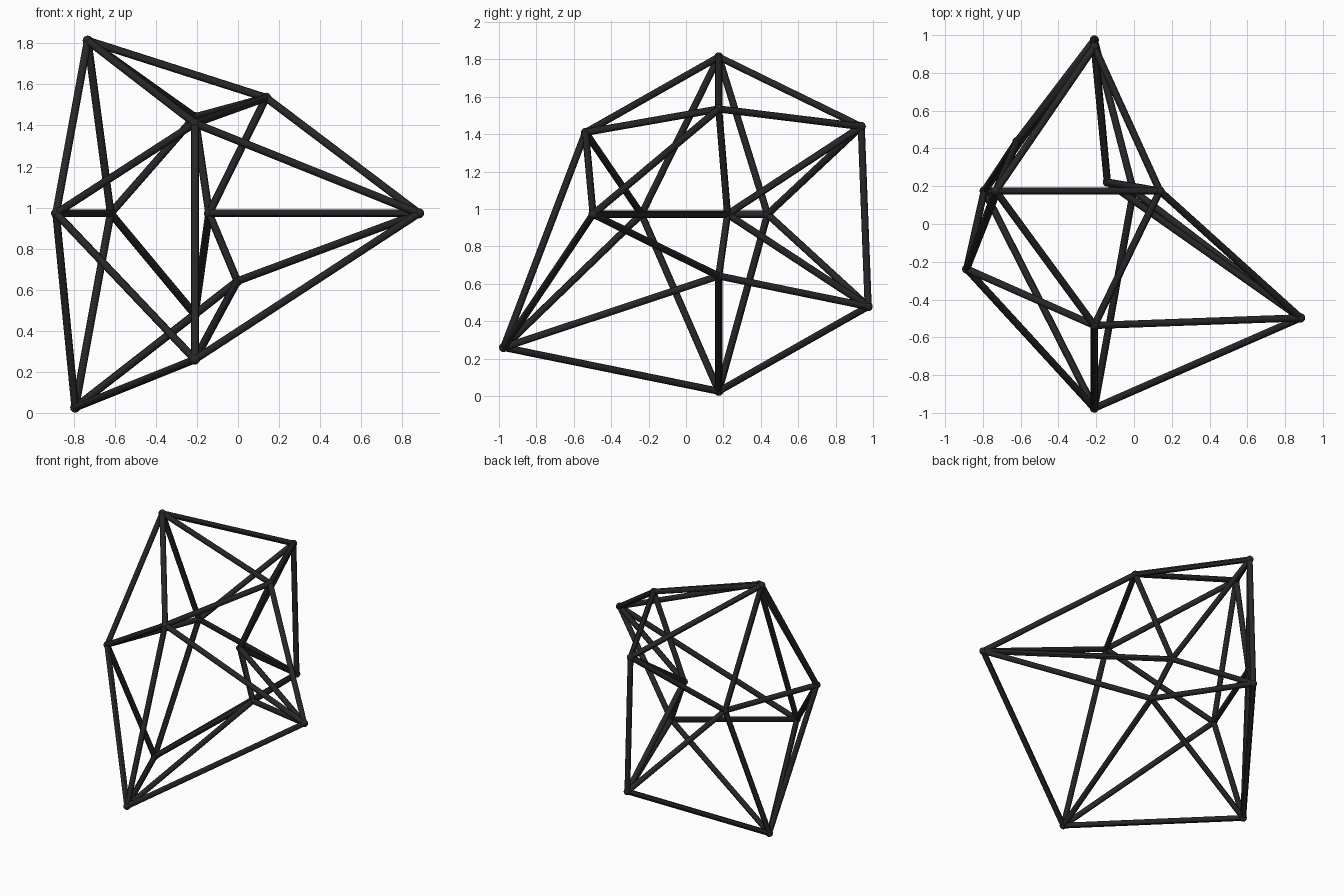
import bpy
from mathutils import Vector

if "Cube" in bpy.data.objects:
    bpy.data.objects.remove(bpy.data.objects["Cube"])

STRUT_R = 0.019
NODE_R = 0.0245

# Joints of a stretched icosahedron: each group lies in one plane of the frame
CX, CY, CZ = -0.21, 0.175, 0.972
tops = [(-0.732, CY, 1.813), (0.137, CY, 1.535)]
bottoms = [(-0.793, CY, 0.026), (-0.003, CY, 0.642)]
fronts = [(CX, -0.537, 1.41), (CX, -0.975, 0.26)]     # upper, lower
backs = [(CX, 0.937, 1.441), (CX, 0.974, 0.479)]      # upper, lower
lefts = [(-0.886, -0.238, CZ), (-0.62, 0.436, CZ)]    # front, back
rights = [(0.882, -0.497, CZ), (-0.141, 0.222, CZ)]   # front, back

mat = bpy.data.materials.new("dark_metal")
mat.diffuse_color = (0.02, 0.02, 0.022, 1)
mat.use_nodes = True
mat.node_tree.nodes["Principled BSDF"].inputs["Base Color"].default_value = mat.diffuse_color


def finish(name):
    ob = bpy.context.object
    ob.name = name
    ob.data.materials.append(mat)
    bpy.ops.object.shade_smooth_by_angle()
    return ob


def strut(a, b):
    a, b = Vector(a), Vector(b)
    d = b - a
    bpy.ops.mesh.primitive_cylinder_add(
        vertices=12, radius=STRUT_R, depth=d.length, location=(a + b) / 2,
        rotation=d.to_track_quat('Z', 'Y').to_euler())
    finish("strut")


def node(p):
    bpy.ops.mesh.primitive_uv_sphere_add(
        segments=16, ring_count=10, radius=NODE_R, location=p)
    finish("joint")


# Six ridge struts joining the two joints of each group
groups = [tops, bottoms, fronts, backs, lefts, rights]
for g in groups:
    strut(*g)

# Struts between neighbouring groups
for level, ends in enumerate((tops, bottoms)):
    for p in ends:
        strut(p, fronts[level])
        strut(p, backs[level])
for depth, pair in enumerate((fronts, backs)):
    for p in pair:
        strut(p, lefts[depth])
        strut(p, rights[depth])
for side, pair in enumerate((lefts, rights)):
    for p in pair:
        strut(p, tops[side])
        strut(p, bottoms[side])

# Ball joints at all corners
for g in groups:
    for p in g:
        node(p)
